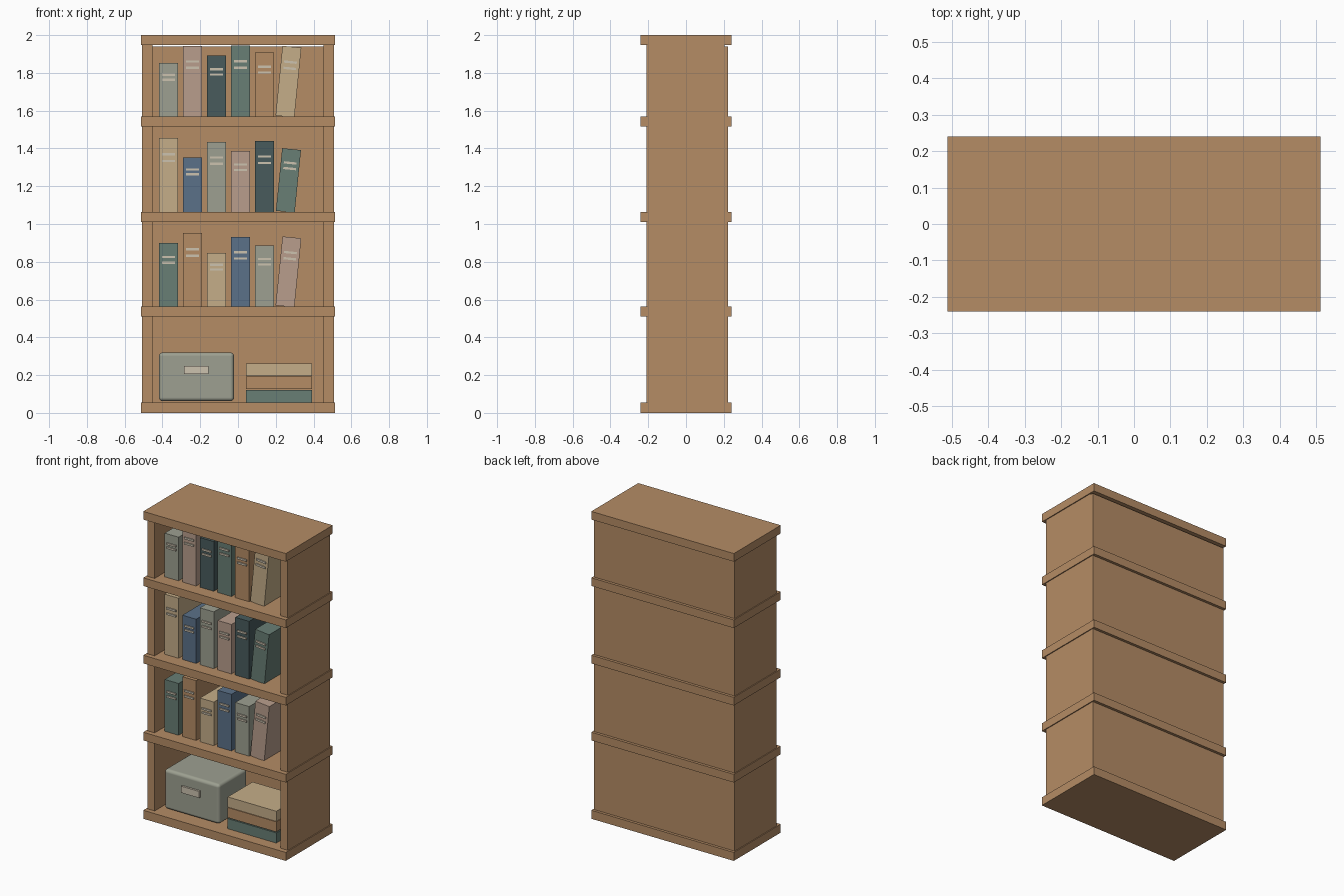
import bpy, bmesh
from mathutils import Matrix, Vector

if "Cube" in bpy.data.objects:
    bpy.data.objects.remove(bpy.data.objects["Cube"], do_unlink=True)


def material(name, rgb):
    linear = [((c / 255 + 0.055) / 1.055) ** 2.4 for c in rgb] + [1.0]
    m = bpy.data.materials.new(name)
    m.use_nodes = True
    m.diffuse_color = linear
    m.node_tree.nodes["Principled BSDF"].inputs["Base Color"].default_value = linear
    return m


wood = material("wood", (181, 140, 101))
sage = material("sage", (157, 160, 145))
pink = material("dusty pink", (184, 157, 140))
dark = material("dark teal", (72, 91, 92))
teal = material("teal", (104, 126, 117))
cream = material("cream", (197, 174, 137))
blue = material("blue", (91, 113, 137))
label = material("label", (204, 194, 175))


def box(name, mat, x, y, z, tilt=0.0, pivot=None, bevel=0.0):
    """Box from (min, max) ranges, optionally tilted sideways about a pivot."""
    lo, hi = Vector((x[0], y[0], z[0])), Vector((x[1], y[1], z[1]))
    centre = (lo + hi) / 2
    bm = bmesh.new()
    bmesh.ops.create_cube(bm, size=1, matrix=Matrix.Diagonal((*(hi - lo), 1)))
    mesh = bpy.data.meshes.new(name)
    bm.to_mesh(mesh)
    bm.free()
    mesh.materials.append(mat)
    obj = bpy.data.objects.new(name, mesh)
    bpy.context.collection.objects.link(obj)
    turn = Matrix.Rotation(tilt, 4, "Y")
    pivot = pivot or centre
    obj.matrix_world = Matrix.Translation(pivot + turn @ (centre - pivot)) @ turn
    if bevel:
        mod = obj.modifiers.new("rounded_edges", "BEVEL")
        mod.width = bevel
        mod.segments = 4
        for p in mesh.polygons:
            p.use_smooth = True
        mod.harden_normals = True
    return obj


# Case: boards, uprights with front stiles, and a back panel with a gap on top
shelf_tops = [0.055, 0.563, 1.064, 1.568, 2.0]
for i, top in enumerate(shelf_tops):
    box(f"shelf_{i + 1}", wood, (-0.513, 0.513), (-0.241, 0.241), (top - 0.053 if i else 0, top))
for side, s in (("left", 1), ("right", -1)):
    box(f"{side}_upright", wood, sorted((s * 0.453, s * 0.507)), (-0.203, 0.203), (0.03, 1.96))
    box(f"{side}_front_stile", wood, sorted((s * 0.453, s * 0.505)), (-0.21, -0.203), (0.03, 1.96))
box("back_panel", wood, (-0.507, 0.507), (0.203, 0.223), (0.03, 1.94))

# Books: colour and height, left to right in view, the last one leaning
rows = [
    (0.563, [(teal, 0.337), (wood, 0.389), (cream, 0.284), (blue, 0.368), (sage, 0.323), (pink, 0.367)]),
    (1.064, [(cream, 0.391), (blue, 0.288), (sage, 0.37), (pink, 0.322), (dark, 0.376), (teal, 0.333)]),
    (1.568, [(sage, 0.284), (pink, 0.375), (dark, 0.323), (teal, 0.376), (wood, 0.339), (cream, 0.371)]),
]
front, depth, half = -0.157, 0.26, 0.05
for r, (base, books) in enumerate(rows, 1):
    for b, (mat, height) in enumerate(books):
        x = -0.368 + b * 0.127
        tilt = 0.1 if b == 5 else 0.0
        pivot = Vector((x, front + depth / 2, base + height / 2))
        name = f"book_{r}_{b + 1}"
        box(name, mat, (x - half, x + half), (front, front + depth), (base, base + height), tilt, pivot)
        for k, level in enumerate((0.78, 0.69)):
            z = base + height * level
            box(f"{name}_band_{k + 1}", label, (x - 0.034, x + 0.034), (front - 0.007, front + 0.002),
                (z - 0.006, z + 0.006), tilt, pivot)

# Storage box with rounded edges and a label plate
box("storage_box", sage, (-0.418, -0.021), (-0.165, 0.125), (0.062, 0.32), bevel=0.02)
box("storage_box_label", label, (-0.286, -0.156), (-0.178, -0.16), (0.206, 0.249))

# Stack of flat books
for i, (mat, z) in enumerate([(teal, 0.055), (wood, 0.127), (cream, 0.196)]):
    box(f"stacked_book_{i + 1}", mat, (0.042, 0.392), (-0.166, 0.09), (z, z + 0.066))
